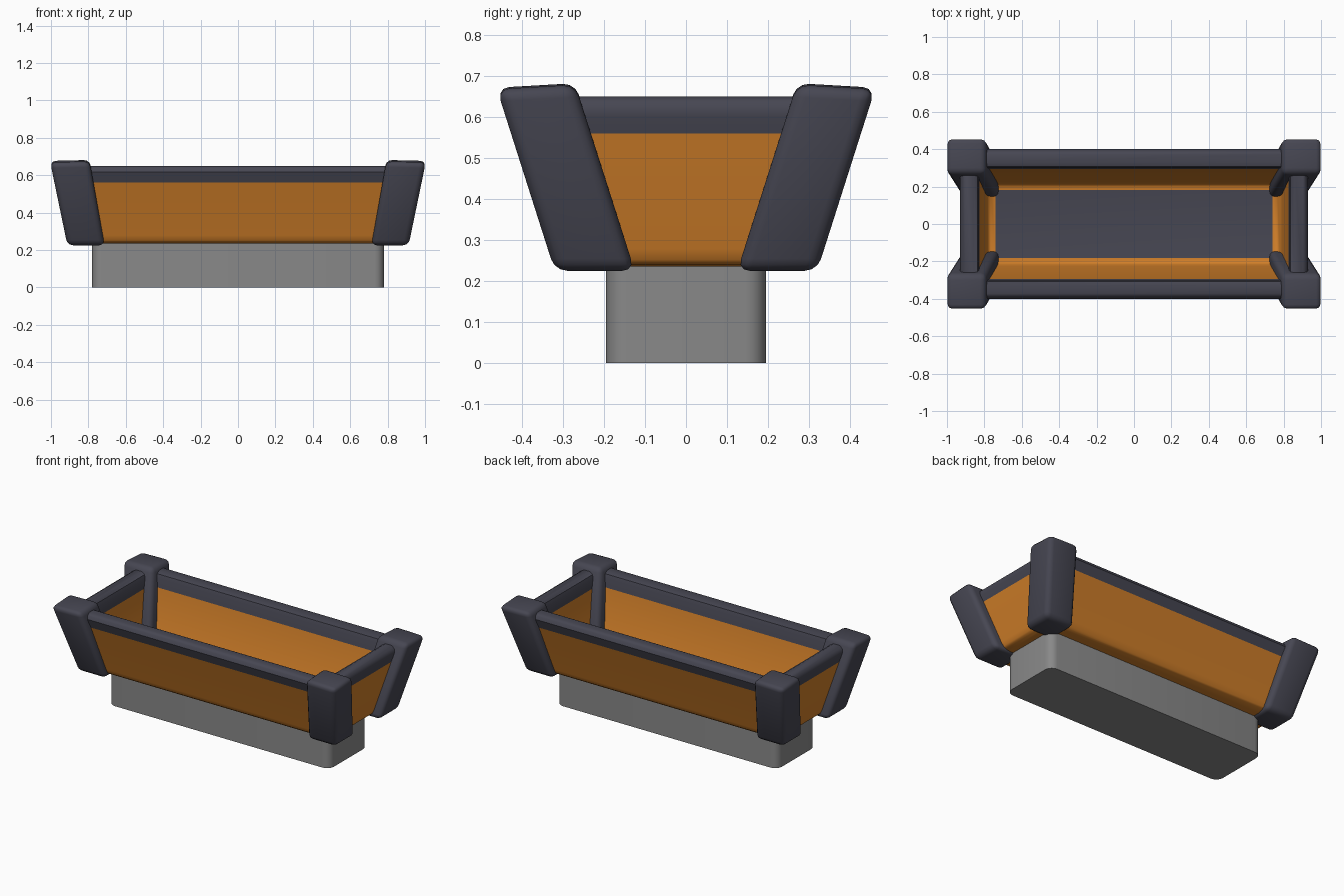
import bpy, bmesh

if "Cube" in bpy.data.objects:
    bpy.data.objects.remove(bpy.data.objects["Cube"])

def material(name, rgb):
    m = bpy.data.materials.new(name)
    m.diffuse_color = (*rgb, 1)
    m.use_nodes = True
    m.node_tree.nodes["Principled BSDF"].inputs["Base Color"].default_value = m.diffuse_color
    return m

orange = material("orange panel", (0.63, 0.21, 0.022))
dark = material("dark slate", (0.062, 0.062, 0.085))
grey = material("grey base", (0.25, 0.25, 0.25))

def finish(name, bm, mats, bevel=0, segments=3):
    bmesh.ops.recalc_face_normals(bm, faces=bm.faces)
    me = bpy.data.meshes.new(name)
    bm.to_mesh(me)
    bm.free()
    ob = bpy.data.objects.new(name, me)
    bpy.context.collection.objects.link(ob)
    for m in mats:
        me.materials.append(m)
    if bevel:
        mod = ob.modifiers.new("Bevel", 'BEVEL')
        mod.width = bevel
        mod.segments = segments
        mod.limit_method = 'NONE'
    bpy.ops.object.select_all(action='DESELECT')
    ob.select_set(True)
    bpy.context.view_layer.objects.active = ob
    if bevel:
        bpy.ops.object.modifier_apply(modifier="Bevel")
    bpy.ops.object.shade_smooth_by_angle(angle=0.7)
    return ob

# Base block with rounded vertical corners
bm = bmesh.new()
bmesh.ops.create_cube(bm, size=1)
for v in bm.verts:
    v.co = (v.co.x * 1.56, v.co.y * 0.39, (v.co.z + 0.5) * 0.25)
upright = [e for e in bm.edges if abs(e.verts[0].co.z - e.verts[1].co.z) > 0.1]
bmesh.ops.bevel(bm, geom=upright, offset=0.05, segments=5, profile=0.5, affect='EDGES')
finish("base", bm, [grey])

# Thick-walled flared trough: rectangular rings (half x, half y, z), outside to inside
rings = [(0.80, 0.235, 0.235), (0.835, 0.270, 0.239), (0.853, 0.288, 0.252),
         (0.862, 0.298, 0.278), (0.918, 0.378, 0.56), (0.927, 0.394, 0.60),
         (0.930, 0.400, 0.618), (0.922, 0.392, 0.638), (0.902, 0.372, 0.65),
         (0.860, 0.330, 0.65), (0.838, 0.308, 0.638), (0.830, 0.300, 0.615),
         (0.825, 0.293, 0.56), (0.792, 0.226, 0.335), (0.782, 0.215, 0.308),
         (0.765, 0.201, 0.294), (0.740, 0.183, 0.290)]
bm = bmesh.new()
loops = [[bm.verts.new((sx * x, sy * y, z))
          for sx, sy in ((-1, -1), (1, -1), (1, 1), (-1, 1))] for x, y, z in rings]
for i, (a, b) in enumerate(zip(loops, loops[1:])):
    for k in range(4):
        f = bm.faces.new((a[k], a[(k + 1) % 4], b[(k + 1) % 4], b[k]))
        f.material_index = 1 if 4 <= i <= 11 else 0     # dark top rail
bm.faces.new(loops[0])
bm.faces.new(loops[-1]).material_index = 1              # dark floor
finish("trough", bm, [orange, dark])

# Four leaning corner posts
for sx in (-1, 1):
    for sy in (-1, 1):
        bm = bmesh.new()
        bmesh.ops.create_cube(bm, size=1)
        for v in bm.verts:
            ox, oy = v.co.x > 0, v.co.y > 0
            if v.co.z > 0:
                x, y = (1.004 if ox else 0.793), (0.461 if oy else 0.270)
                z = 0.683 - 0.005 * ox - 0.011 * oy
            else:
                x, y = (0.912 if ox else 0.713), (0.320 if oy else 0.125)
                z = 0.225
            v.co = (sx * x, sy * y, z)
        finish(("front" if sy < 0 else "back") + ("_left" if sx < 0 else "_right") + "_post",
               bm, [dark], 0.03)
